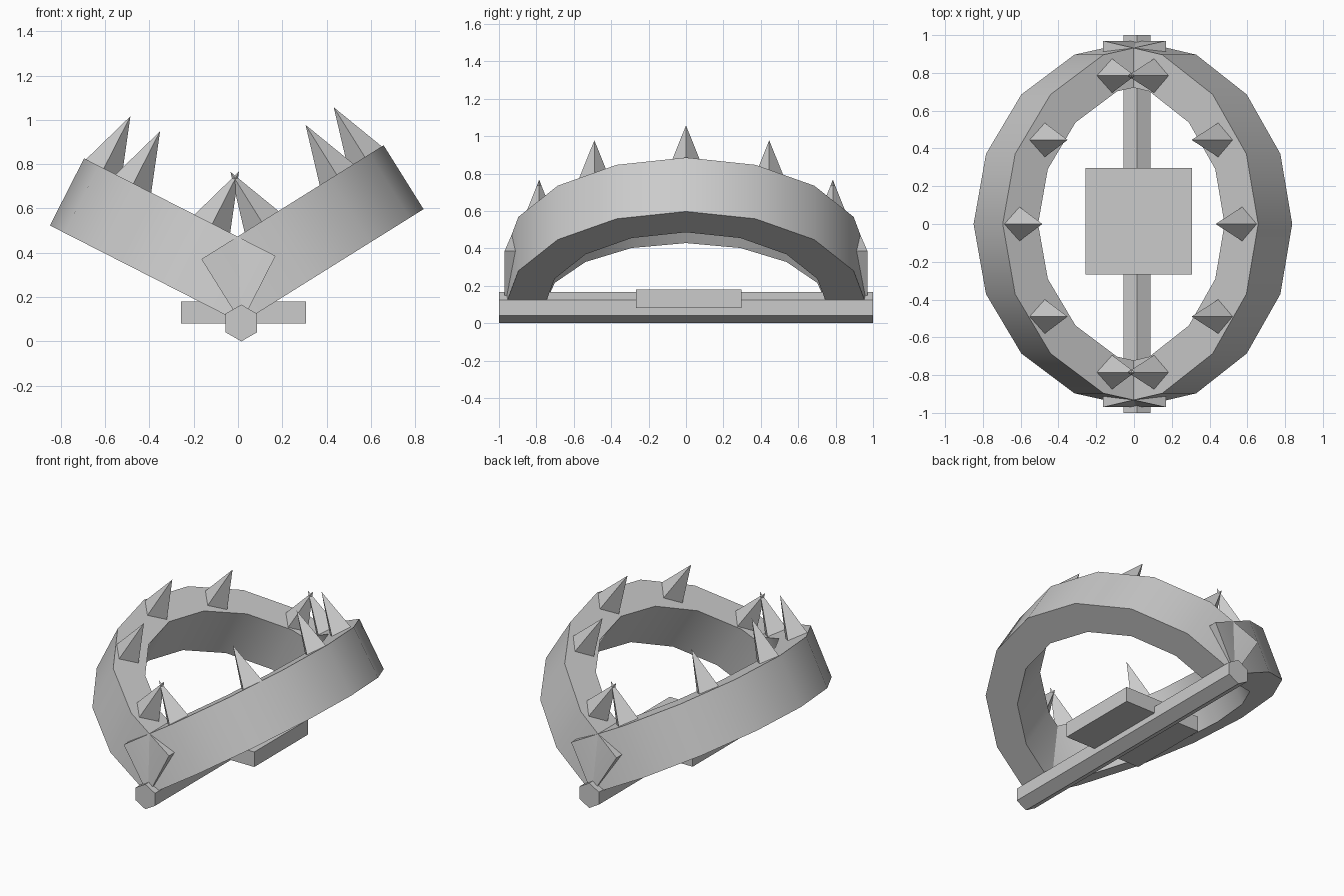
import bpy, bmesh
from math import sin, cos, pi, radians
from mathutils import Matrix

if "Cube" in bpy.data.objects:
    bpy.data.objects.remove(bpy.data.objects["Cube"])

HINGE_X, HINGE_Z = 0.015, 0.083
OUTER, INNER, BAND = 0.97, 0.76, 0.34


def finish(name, bm, smooth=False):
    bmesh.ops.recalc_face_normals(bm, faces=bm.faces[:])
    mesh = bpy.data.meshes.new(name)
    bm.to_mesh(mesh)
    bm.free()
    ob = bpy.data.objects.new(name, mesh)
    bpy.context.collection.objects.link(ob)
    if smooth:
        bpy.ops.object.select_all(action='DESELECT')
        ob.select_set(True)
        bpy.context.view_layer.objects.active = ob
        bpy.ops.object.shade_smooth_by_angle(angle=radians(30))
    return ob


def jaw_matrix(side, tilt):
    # local x runs outward along the jaw, local z is the band height
    c, s = cos(tilt), sin(tilt)
    return Matrix(((side * c, 0, -side * s, HINGE_X),
                   (0, 1, 0, 0),
                   (s, 0, c, HINGE_Z),
                   (0, 0, 0, 1)))


def jaw(name, side, tilt):
    m = jaw_matrix(side, tilt)
    # half-ring band of eight segments
    bm = bmesh.new()
    angles = [-pi / 2 + i * pi / 8 for i in range(9)]
    outline = [(OUTER * cos(a), OUTER * sin(a)) for a in angles]
    outline += [(INNER * cos(a), INNER * sin(a)) for a in reversed(angles)]
    face = bm.faces.new([bm.verts.new((u, y, 0)) for u, y in outline])
    ext = bmesh.ops.extrude_face_region(bm, geom=[face])
    top = [v for v in ext['geom'] if isinstance(v, bmesh.types.BMVert)]
    bmesh.ops.translate(bm, verts=top, vec=(0, 0, BAND))
    bm.transform(m)
    finish(name + "_jaw", bm, smooth=True)

    # pyramid teeth on the upper face
    bm = bmesh.new()
    height = 0.27
    for u, y in [(0.87, 0), (0.72, 0.445), (0.72, -0.49), (0.32, 0.785), (0.32, -0.785)]:
        bmesh.ops.create_cone(bm, cap_ends=True, segments=4, radius1=0.092, radius2=0,
                              depth=height,
                              matrix=Matrix.Translation((u, y, BAND + height / 2 - 0.005)))
    bm.transform(m)
    finish(name + "_teeth", bm)


jaw("right", 1, radians(32))
jaw("left", -1, radians(27))

# hexagonal base bar with a corner on top
bm = bmesh.new()
ring = [(HINGE_X + HINGE_Z * sin(i * pi / 3), HINGE_Z + HINGE_Z * cos(i * pi / 3)) for i in range(6)]
face = bm.faces.new([bm.verts.new((x, -1, z)) for x, z in ring])
ext = bmesh.ops.extrude_face_region(bm, geom=[face])
bmesh.ops.translate(bm, verts=[v for v in ext['geom'] if isinstance(v, bmesh.types.BMVert)],
                    vec=(0, 2, 0))
finish("base_bar", bm)

# trigger plate
bm = bmesh.new()
bmesh.ops.create_cube(bm, size=1, matrix=Matrix.Translation((0.025, 0.015, 0.13))
                      @ Matrix.Diagonal((0.565, 0.565, 0.10, 1)))
finish("trigger_plate", bm)
